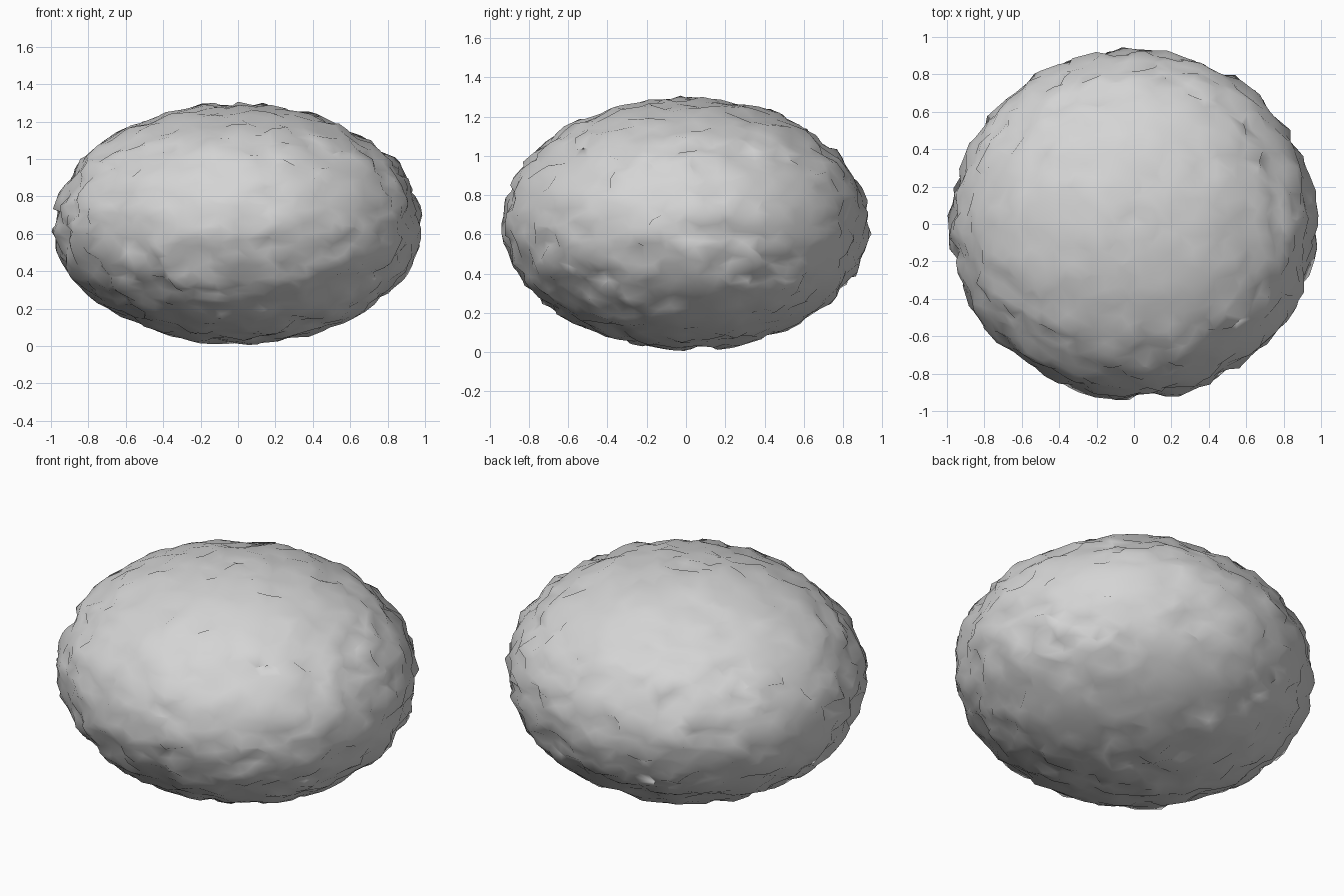
import bpy
import bmesh
import random
from mathutils import Vector, noise

cube = bpy.data.objects.get("Cube")
if cube:
    bpy.data.objects.remove(cube, do_unlink=True)

random.seed(7)
HALF = Vector((1.0, 0.95, 0.655))

# Plain grey stone
stone = bpy.data.materials.new("grey_stone")
stone.use_nodes = True
colour = (0.66, 0.66, 0.66, 1)
stone.diffuse_color = colour
bsdf = stone.node_tree.nodes["Principled BSDF"]
bsdf.inputs["Base Color"].default_value = colour
bsdf.inputs["Roughness"].default_value = 0.8

# Flattened boulder, pitted inward all over with a coarse, chipped crust
bm = bmesh.new()
bmesh.ops.create_icosphere(bm, subdivisions=5, radius=1)
round_normals = []
for v in bm.verts:
    d = v.co.normalized()
    chips = noise.noise(d * 7 + Vector((2, 6, 1)))
    pit = 0.027 + 0.045 * chips + 0.012 * random.uniform(-1, 1)
    shift = Vector([random.uniform(-1, 1) for _ in range(3)]) * 0.03
    shift -= d * shift.dot(d)
    d = (d + shift).normalized() * (1 - max(pit, 0))
    v.co = Vector([c * h for c, h in zip(d, HALF)])
    round_normals.append(Vector([c / h for c, h in zip(d, HALF)]).normalized())
    v.co.z += HALF.z

# Soften the shading so the crust reads as worn stone, rougher in patches
bm.normal_update()
normals = []
for v, smooth in zip(bm.verts, round_normals):
    rough = 0.45 + 0.5 * noise.noise(smooth * 2 + Vector((8, 2, 4))) - 0.15 * smooth.z
    normals.append(smooth.lerp(v.normal, min(max(rough, 0.2), 0.8)).normalized())
for f in bm.faces:
    f.smooth = True

mesh = bpy.data.meshes.new("boulder")
bm.to_mesh(mesh)
bm.free()
mesh.normals_split_custom_set_from_vertices(normals)
mesh.materials.append(stone)
boulder = bpy.data.objects.new("boulder", mesh)
bpy.context.collection.objects.link(boulder)
